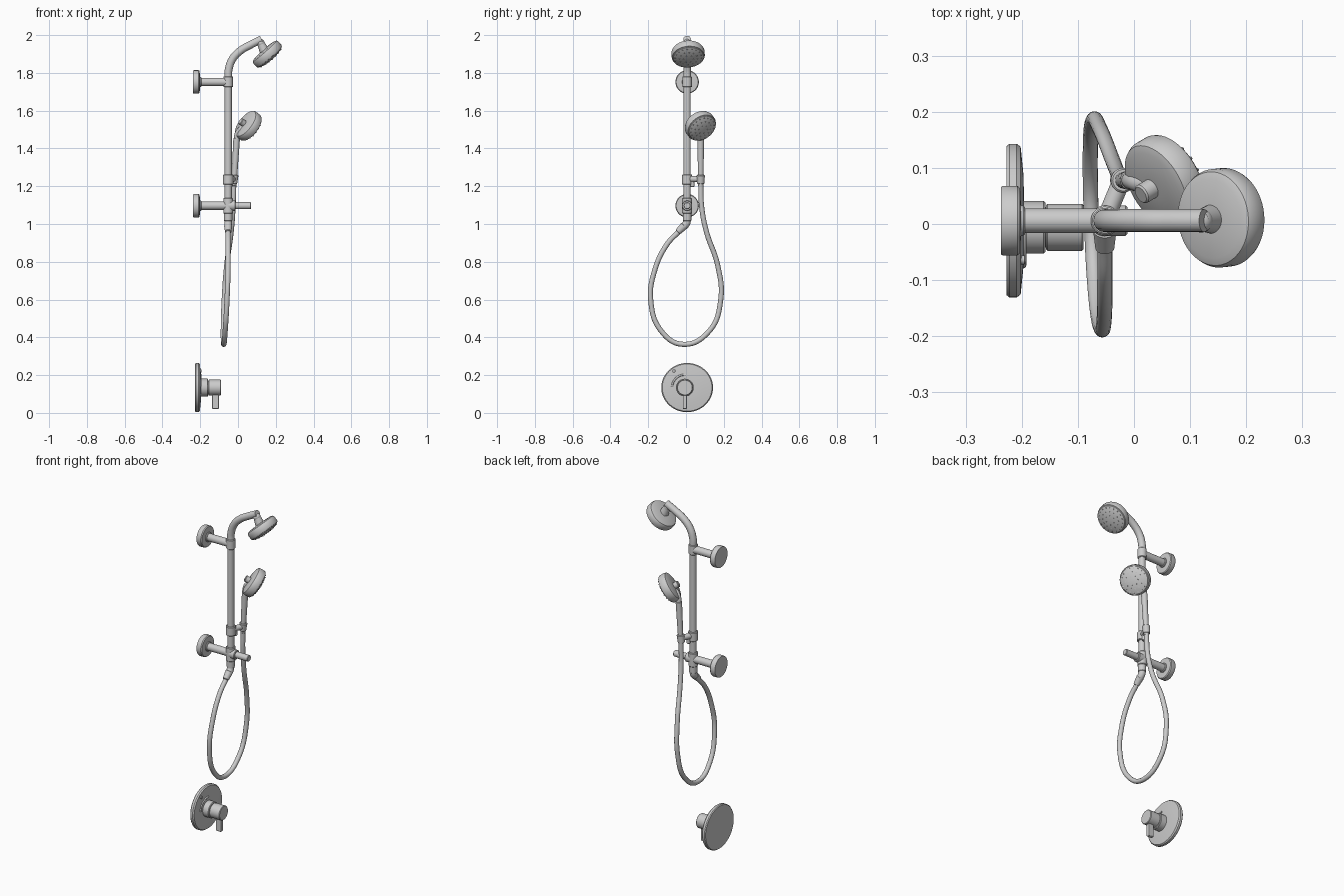
import bpy, math
from mathutils import Vector

if "Cube" in bpy.data.objects:
    bpy.data.objects.remove(bpy.data.objects["Cube"])

Y0 = 0.006   # centre plane of the fixed pipework
RX = -0.052  # riser position


def add_mesh(name, verts, faces):
    me = bpy.data.meshes.new(name)
    me.from_pydata(verts, [], faces)
    me.update()
    ob = bpy.data.objects.new(name, me)
    bpy.context.collection.objects.link(ob)
    return ob


def lathe(name, profile, origin, axis, seg=48, scale=(1, 1)):
    """Revolve (radius, height) pairs about an axis, closing both ends."""
    a = Vector(axis).normalized()
    ref = Vector((0, 0, 1)) if abs(a.z) < 0.95 else Vector((1, 0, 0))
    u = ref.cross(a).normalized()
    v = a.cross(u)
    o = Vector(origin)
    verts, faces = [], []
    for r, h in profile:
        for i in range(seg):
            t = 2 * math.pi * i / seg
            verts.append(o + a * h + u * (r * scale[0] * math.cos(t)) + v * (r * scale[1] * math.sin(t)))
    for k in range(len(profile) - 1):
        for i in range(seg):
            j = (i + 1) % seg
            faces.append((k * seg + i, k * seg + j, (k + 1) * seg + j, (k + 1) * seg + i))
    faces.append(tuple(reversed(range(seg))))
    faces.append(tuple(range((len(profile) - 1) * seg, len(profile) * seg)))
    return add_mesh(name, verts, faces)


def rod(name, p, q, r, r2=None, b=0.003, seg=40):
    """Cylinder or cone between two points with softened rims."""
    p, q = Vector(p), Vector(q)
    L = (q - p).length
    r2 = r if r2 is None else r2
    return lathe(name, [(r - b, 0), (r, b), (r2, L - b), (r2 - b, L)], p, q - p, seg)


def tube(name, pts, r, res=10):
    """Round pipe through points, as mesh."""
    cu = bpy.data.curves.new(name, 'CURVE')
    cu.dimensions = '3D'
    cu.bevel_depth, cu.bevel_resolution = r, 6
    cu.resolution_u, cu.use_fill_caps = res, True
    sp = cu.splines.new('BEZIER')
    sp.bezier_points.add(len(pts) - 1)
    for bp, p in zip(sp.bezier_points, pts):
        bp.co = p
        bp.handle_left_type = bp.handle_right_type = 'AUTO'
    tmp = bpy.data.objects.new(name + "_path", cu)
    bpy.context.collection.objects.link(tmp)
    dg = bpy.context.evaluated_depsgraph_get()
    me = bpy.data.meshes.new_from_object(tmp.evaluated_get(dg))
    bpy.data.objects.remove(tmp)
    ob = bpy.data.objects.new(name, me)
    bpy.context.collection.objects.link(ob)
    return ob


def box(name, c, s, bevel=0.004):
    bpy.ops.mesh.primitive_cube_add(size=1, location=c)
    ob = bpy.context.object
    ob.name, ob.scale = name, s
    bpy.ops.object.transform_apply(location=False, rotation=False, scale=True)
    m = ob.modifiers.new("bevel", 'BEVEL')
    m.width, m.segments = bevel, 3
    return ob


def spray_head(name, c, axis, r):
    """Disc head with domed face, back hub and rings of nozzles."""
    a = Vector(axis).normalized()
    c = Vector(c)
    lathe(name, [(0.02, -0.029), (r * 0.8, -0.026), (r * 0.95, -0.021), (r, -0.012),
                 (r, 0.014), (r * 0.97, 0.02), (r * 0.93, 0.021), (r * 0.91, 0.024),
                 (r * 0.7, 0.031), (r * 0.4, 0.036), (0.01, 0.038)], c, a, 64)
    u = Vector((0, 0, 1)).cross(a).normalized()
    v = a.cross(u)
    verts, faces = [], []
    for ring, n in ((0.3, 6), (0.55, 12), (0.8, 18)):
        h = 0.038 - 0.015 * ring * ring
        for i in range(n):
            t = 2 * math.pi * i / n
            p = c + (u * math.cos(t) + v * math.sin(t)) * r * ring + a * (h - 0.004)
            b = len(verts)
            for lvl in (0, 0.007):
                for k in range(8):
                    s = math.pi * k / 4
                    verts.append(p + a * lvl + (u * math.cos(s) + v * math.sin(s)) * 0.0028)
            faces += [(b + k, b + (k + 1) % 8, b + 8 + (k + 1) % 8, b + 8 + k) for k in range(8)]
            faces.append(tuple(range(b + 8, b + 16)))
    add_mesh(name + "_nozzles", verts, faces)


# Riser pipe and curved overhead arm
rod("riser_pipe", (RX, Y0, 1.03), (RX, Y0, 1.79), 0.019)
tube("overhead_arm", [(RX, Y0, 1.77), (RX + 0.002, Y0, 1.815), (-0.03, Y0, 1.872), (0.012, Y0, 1.917),
                      (0.065, Y0, 1.948), (0.125, Y0, 1.978)], 0.0205)

# Wall mounts: flange, arm and riser collar
for label, z in (("upper", 1.752), ("lower", 1.097)):
    lathe(label + "_wall_flange", [(0.06, 0), (0.062, 0.003), (0.062, 0.029), (0.058, 0.034), (0.02, 0.036)],
          (-0.237, Y0, z), (1, 0, 0), 64)
    rod(label + "_wall_arm", (-0.205, Y0, z), (RX, Y0, z), 0.022)
    rod(label + "_arm_ring", (-0.206, Y0, z), (-0.194, Y0, z), 0.027)
rod("upper_collar", (RX, Y0, 1.724), (RX, Y0, 1.782), 0.025)
rod("lower_collar", (RX, Y0, 1.055), (RX, Y0, 1.137), 0.026)

# Diverter knob opposite the lower arm
rod("diverter_base", (RX, Y0, 1.097), (-0.012, Y0, 1.097), 0.027)
rod("diverter_knob", (-0.015, Y0, 1.097), (0.07, Y0, 1.097), 0.0185)

# Overhead spray head with ball joint
spray_head("overhead_head", (0.155, 0.011, 1.9), (0.66, 0.07, -0.75), 0.088)
rod("overhead_neck", (0.115, Y0, 1.97), (0.14, 0.009, 1.915), 0.018, 0.026)
lathe("overhead_ball", [(0.021 * math.sin(math.pi * i / 12) + 1e-4, -0.021 * math.cos(math.pi * i / 12))
                        for i in range(13)], (0.12, Y0, 1.958), (0, 0, 1), 32)

# Hose outlet elbow under the riser
rod("outlet_nut", (RX, Y0, 1.015), (RX, Y0, 1.06), 0.022)
tube("outlet_elbow", [(RX, Y0, 1.03), (RX, 0.003, 1.005), (RX, -0.013, 0.985)], 0.02)
rod("hose_nut", (RX, -0.008, 0.992), (-0.052, -0.044, 0.957), 0.021, 0.017)

# Flexible hose loop
tube("hose", [(-0.052, -0.03, 0.967), (-0.052, -0.1, 0.893), (-0.053, -0.167, 0.75), (-0.058, -0.187, 0.6),
              (-0.068, -0.13, 0.432), (-0.075, -0.015, 0.363), (-0.078, 0.122, 0.432), (-0.073, 0.184, 0.6),
              (-0.06, 0.168, 0.78), (-0.036, 0.108, 0.96), (-0.026, 0.083, 1.09), (-0.022, 0.078, 1.22)], 0.0135)

# Sliding holder for the hand shower
rod("slider_collar", (RX, Y0, 1.208), (RX, Y0, 1.262), 0.027)
rod("slider_arm", (RX, Y0, 1.238), (-0.022, 0.078, 1.238), 0.016)
rod("holder_cup", (-0.024, 0.078, 1.212), (-0.019, 0.078, 1.26), 0.019, 0.022)
rod("slider_lock", (-0.04, 0.034, 1.195), (-0.04, 0.034, 1.235), 0.010)

# Hand shower: handle, neck and tilted head
rod("hand_handle", (-0.022, 0.078, 1.2), (-0.007, 0.078, 1.455), 0.014, 0.0175)
tube("hand_neck", [(-0.007, 0.078, 1.44), (-0.002, 0.077, 1.475), (0.015, 0.072, 1.5), (0.045, 0.07, 1.515)], 0.0165)
spray_head("hand_head", (0.054, 0.076, 1.52), (0.72, 0.42, -0.55), 0.084)
rod("hand_mode_knob", (0.012, 0.052, 1.545), (0.055, 0.077, 1.515), 0.018)

# Valve: oval plate, stem, barrel and lever
VY, VZ = -0.006, 0.134
lathe("valve_plate", [(0.97, 0), (1, 0.005), (1, 0.018), (0.96, 0.025), (0.6, 0.03), (0.3, 0.031)],
      (-0.227, Y0, VZ), (1, 0, 0), 96, (0.137, 0.130))
rod("valve_stem", (-0.2, VY, VZ), (-0.158, VY, VZ), 0.047)
rod("valve_groove", (-0.165, VY, VZ), (-0.15, VY, VZ), 0.036)
rod("valve_barrel", (-0.157, VY, VZ), (-0.09, VY, VZ), 0.042)
box("valve_lever", (-0.119, VY, 0.068), (0.036, 0.022, 0.094))

# Raised temperature arc and small screw on the plate
arc = [math.radians(a) for a in range(85, 190, 15)]
tube("temperature_arc", [(-0.197, VY + 0.068 * math.cos(t), VZ + 0.068 * math.sin(t)) for t in arc], 0.005, 6)
rod("plate_screw", (-0.21, -0.064, 0.222), (-0.194, -0.064, 0.222), 0.008, b=0.001, seg=20)

# Smooth shading with crisp edges
bpy.ops.object.select_all(action='SELECT')
bpy.context.view_layer.objects.active = bpy.data.objects["riser_pipe"]
bpy.ops.object.shade_smooth_by_angle(angle=math.radians(35))
